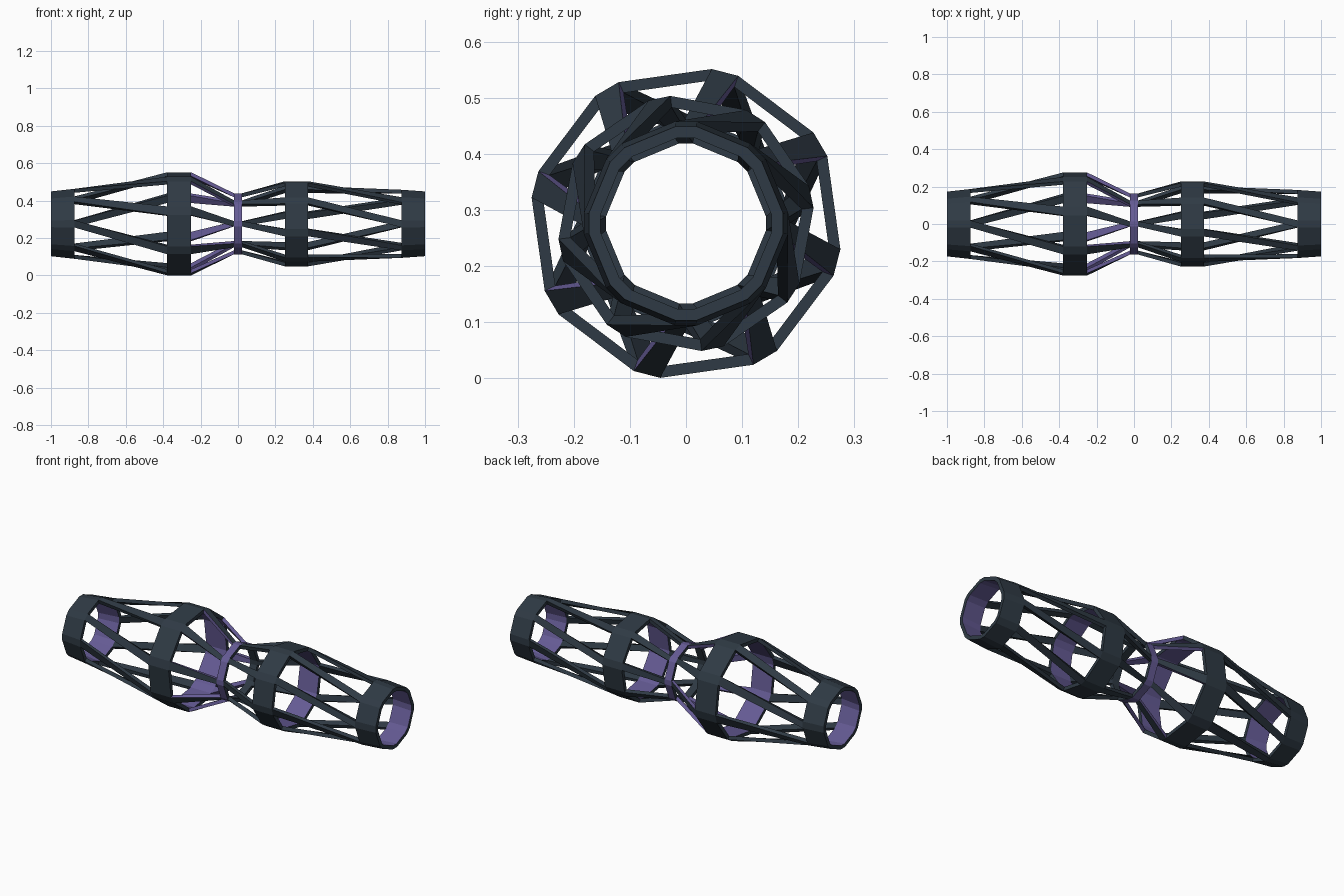
import bpy, bmesh
from math import sin, cos, radians

if "Cube" in bpy.data.objects:
    bpy.data.objects.remove(bpy.data.objects["Cube"])

N = 8            # nodes per hoop
T = 0.021        # radial wall thickness
CZ = 0.276       # height of the tube axis


def material(name, color):
    m = bpy.data.materials.new(name)
    m.diffuse_color = color
    m.use_nodes = True
    m.node_tree.nodes["Principled BSDF"].inputs["Base Color"].default_value = m.diffuse_color
    return m


DARK = material("dark_slate", (0.028, 0.042, 0.058, 1))
PURPLE = material("inner_purple", (0.13, 0.105, 0.30, 1))


def pt(x, r, a):
    return (x, r * cos(radians(a)), CZ + r * sin(radians(a)))


def finish(name, bm):
    bmesh.ops.recalc_face_normals(bm, faces=bm.faces)
    me = bpy.data.meshes.new(name)
    bm.to_mesh(me)
    bm.free()
    me.materials.append(DARK)
    me.materials.append(PURPLE)
    bpy.context.collection.objects.link(bpy.data.objects.new(name, me))


def hoop(name, x0, r0, x1, r1, turn, half):
    """Flat-sided band: long sides joined by short node sides."""
    bm = bmesh.new()
    purple_side = 0 if name == "waist_hoop" else 2
    angles = [turn + k * 360 / N + s * half for k in range(N) for s in (-1, 1)]
    loops = [[bm.verts.new(pt(x, r, a)) for a in angles]
             for x, r in ((x0, r0), (x1, r1), (x1, r1 - T), (x0, r0 - T))]
    n = len(angles)
    for j in range(4):
        a, b = loops[j], loops[(j + 1) % 4]
        for i in range(n):
            f = bm.faces.new((a[i], a[(i + 1) % n], b[(i + 1) % n], b[i]))
            f.material_index = int(j == purple_side)
    finish(name, bm)


def struts(name, x0, r0, turn0, half0, x1, r1, turn1, half1):
    """One twisted bar from every node to the matching node of the next hoop."""
    bm = bmesh.new()
    for k in range(N):
        ends = []
        for x, r, c, h in ((x0, r0, turn0, half0), (x1, r1, turn1, half1)):
            a = c + k * 360 / N
            ends.append([bm.verts.new(pt(x, q, ang)) for q, ang in
                         ((r, a - h), (r, a + h), (r - T, a + h), (r - T, a - h))])
        e0, e1 = ends
        for i in range(4):
            j = (i + 1) % 4
            f = bm.faces.new((e0[i], e0[j], e1[j], e1[i]))
            f.material_index = int(name == "left_waist_struts" and i != 0)
        bm.faces.new(e0)
        bm.faces.new(e1[::-1])
    finish(name, bm)


# hoops: name, x range with radii, helical turn in degrees, half width of a node side
H = [
    ("left_end_hoop", -1.0, 0.174, -0.875, 0.188, 0, 6),
    ("left_wide_hoop", -0.38, 0.279, -0.25, 0.279, 30.5, 5),
    ("waist_hoop", -0.022, 0.164, 0.022, 0.164, 45, 5),
    ("right_wide_hoop", 0.25, 0.229, 0.375, 0.229, 57, 5),
    ("right_end_hoop", 0.875, 0.183, 1.0, 0.174, 90, 6),
]
for h in H:
    hoop(*h)

# struts between neighbouring hoops
names = ["left_outer_struts", "left_waist_struts", "right_waist_struts", "right_outer_struts"]
for i, name in enumerate(names):
    a, b = H[i], H[i + 1]
    struts(name, a[3], a[4], a[5], a[6], b[1], b[2], b[5], b[6])
